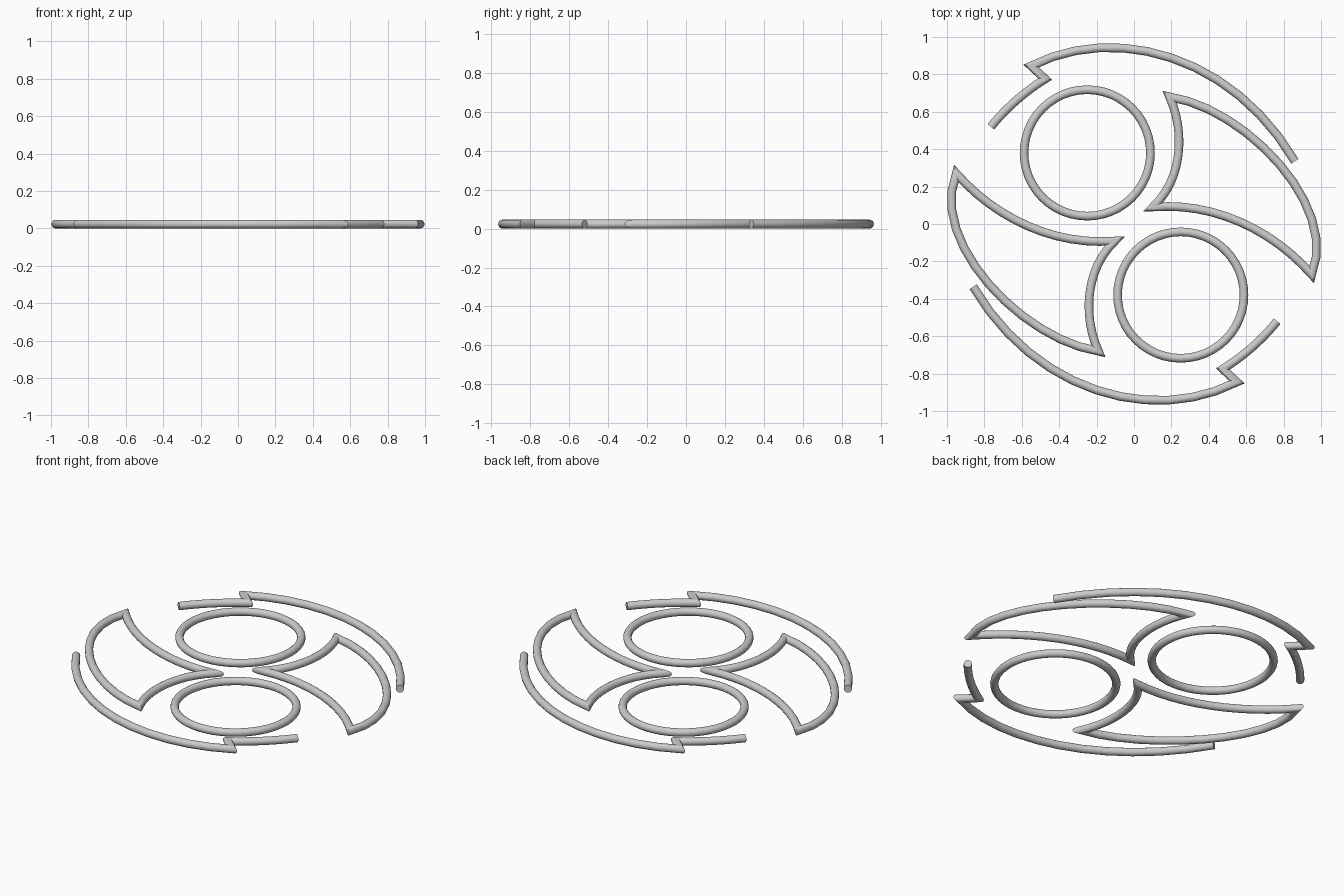
import bpy, bmesh, math
from mathutils import Vector

if "Cube" in bpy.data.objects:
    bpy.data.objects.remove(bpy.data.objects["Cube"])

R = 0.023      # tube radius
SIDES = 16


def bez(p0, p1, p2, p3, n=12):
    """Points of a cubic curve, without its last point."""
    p = [Vector((x, y, R)) for x, y in (p0, p1, p2, p3)]
    pts = []
    for i in range(n):
        t = i / n
        s = 1 - t
        pts.append(p[0]*s**3 + p[1]*3*s*s*t + p[2]*3*s*t*t + p[3]*t**3)
    return pts


def tube(name, pts, closed):
    """Round tube swept along a flat path with mitred corners."""
    bm = bmesh.new()
    n = len(pts)
    rings = []
    for i, p in enumerate(pts):
        a = (p - pts[i - 1]).normalized() if closed or i > 0 else None
        b = (pts[(i + 1) % n] - p).normalized() if closed or i < n - 1 else None
        a, b = a or b, b or a
        tan = (a + b).normalized()
        side = Vector((-tan.y, tan.x, 0)) / max(tan.dot(a), 0.4)
        rings.append([bm.verts.new(p + side*R*math.cos(k*math.tau/SIDES)
                                   + Vector((0, 0, R*math.sin(k*math.tau/SIDES))))
                      for k in range(SIDES)])
    for i in range(n if closed else n - 1):
        r, q = rings[i], rings[(i + 1) % n]
        for k in range(SIDES):
            m = (k + 1) % SIDES
            bm.faces.new((r[k], r[m], q[m], q[k]))
    if not closed:
        bm.faces.new(rings[0])
        bm.faces.new(rings[-1])
    bmesh.ops.recalc_face_normals(bm, faces=bm.faces)
    me = bpy.data.meshes.new(name)
    bm.to_mesh(me)
    bm.free()
    ob = bpy.data.objects.new(name, me)
    bpy.context.collection.objects.link(ob)
    bpy.context.view_layer.objects.active = ob
    ob.select_set(True)
    bpy.ops.object.shade_smooth_by_angle(angle=math.radians(40))
    ob.select_set(False)


# Ring
ring = [Vector((-0.25 + 0.338*math.cos(i*math.tau/48),
                0.38 + 0.338*math.sin(i*math.tau/48), R)) for i in range(48)]

# Three-cornered blade
top, inner, tip = (0.19, 0.68), (0.10, 0.09), (0.95, -0.27)
blade = (bez(top, (0.59, 0.62), (1.10, 0.10), tip)
         + bez(tip, (0.74, -0.03), (0.42, 0.12), inner)
         + bez(inner, (0.26, 0.235), (0.275, 0.495), top))

# Outer arc with a barbed end
corner, notch, end = (-0.55, 0.845), (-0.475, 0.775), (-0.765, 0.52)
arc = (bez((0.86, 0.335), (0.53, 0.90), (-0.10, 1.075), corner)
       + [Vector((*corner, R))]
       + bez(notch, (-0.58, 0.71), (-0.68, 0.625), end)
       + [Vector((*end, R))])

# Each part repeats after a half turn
for label, s in (("upper", 1), ("lower", -1)):
    for name, path, closed in (("ring", ring, True), ("blade", blade, True),
                               ("outer_arc", arc, False)):
        tube(f"{name}_{label}", [Vector((s*p.x, s*p.y, p.z)) for p in path], closed)
